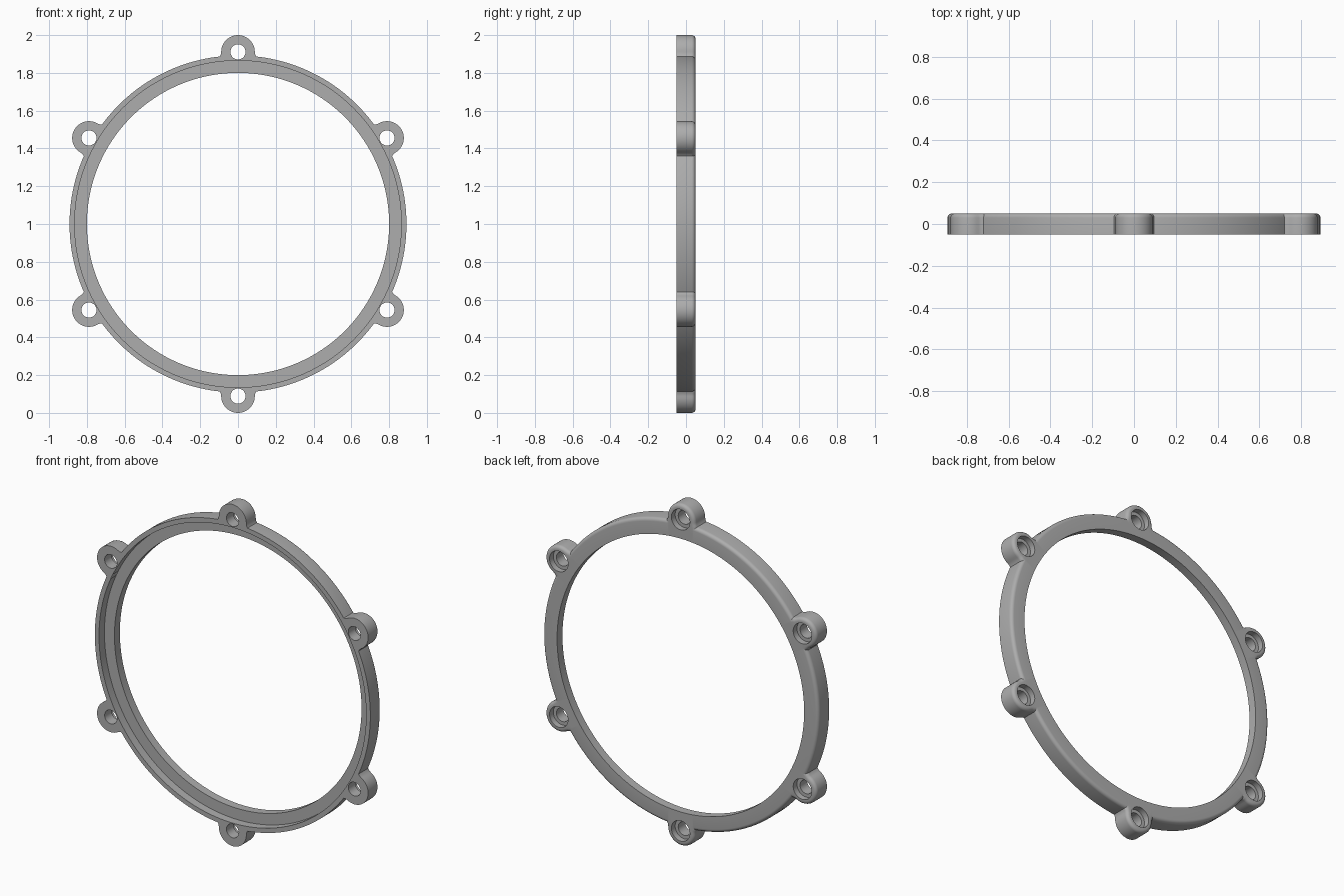
import bpy, bmesh, math
from mathutils import Matrix, Vector

if "Cube" in bpy.data.objects:
    bpy.data.objects.remove(bpy.data.objects["Cube"])

HALF = 0.05      # half thickness
OUTER = 0.892    # ring outer radius
INNER = 0.80     # ring inner radius
RECESS = 0.865   # front recess radius
LUG_AT = 0.911   # lug distance from the ring centre
LUG_R = 0.089
FILLET = 0.02
CENTRE = Vector((0, 0, 1))


def lathe(bm, profile, steps, centre=Vector((0, 0, 0))):
    """Revolve a closed (radius, y) profile around the y axis."""
    rings = []
    for i in range(steps):
        a = math.tau * i / steps
        rings.append([bm.verts.new(centre + Vector((r * math.sin(a), y, r * math.cos(a))))
                      for r, y in profile])
    n = len(profile)
    for i in range(steps):
        p, q = rings[i], rings[(i + 1) % steps]
        for j in range(n):
            k = (j + 1) % n
            bm.faces.new((p[j], p[k], q[k], q[j]))


def plug(bm, profile, steps, centre):
    """Revolve an open profile and cap both of its ends."""
    lathe(bm, profile, steps, centre)
    # the closing strip inside the plug is replaced with two caps
    n = len(profile)
    bm.verts.ensure_lookup_table()
    verts = bm.verts[-n * steps:]
    first, last = verts[0::n], verts[n - 1::n]
    ends = set(first) | set(last)
    strip = [f for f in first[0].link_faces for _ in (0,)]
    strip = {f for v in first for f in v.link_faces
             if all(w in ends for w in f.verts)}
    bmesh.ops.delete(bm, geom=list(strip), context='FACES_ONLY')
    bm.faces.new(first)
    bm.faces.new(last)


def finish(bm, name):
    bmesh.ops.recalc_face_normals(bm, faces=bm.faces[:])
    mesh = bpy.data.meshes.new(name)
    bm.to_mesh(mesh)
    bm.free()
    ob = bpy.data.objects.new(name, mesh)
    ob.location = CENTRE
    bpy.context.collection.objects.link(ob)
    return ob


def boolean(target, other, operation):
    mod = target.modifiers.new(operation.title(), 'BOOLEAN')
    mod.operation = operation
    mod.solver = 'EXACT'
    mod.object = other
    bpy.context.view_layer.update()
    deps = bpy.context.evaluated_depsgraph_get()
    mesh = bpy.data.meshes.new_from_object(target.evaluated_get(deps))
    target.modifiers.clear()
    target.data = mesh
    bpy.data.objects.remove(other)


# Ring with a rounded outer back edge
profile = [(INNER, HALF), (INNER, -HALF), (OUTER, -HALF)]
for i in range(6):
    a = math.pi / 2 * i / 5
    profile.append((OUTER - FILLET + FILLET * math.cos(a),
                    HALF - FILLET + FILLET * math.sin(a)))
bm = bmesh.new()
lathe(bm, profile, 192)
ring = finish(bm, "flange_ring")

# Six screw lugs: round end, slightly flared root, rounded back edge
bm = bmesh.new()
outline = [(-0.097, 0.83), (-0.097, 0.886), (-0.091, 0.897)]
for i in range(25):
    a = math.pi * (1 - i / 24)
    outline.append((LUG_R * math.cos(a), LUG_AT + LUG_R * math.sin(a)))
outline += [(-x, z) for x, z in reversed(outline[:3])]
base = bm.faces.new([bm.verts.new((x, -HALF, z)) for x, z in outline])
top = bmesh.ops.extrude_face_region(bm, geom=[base], use_keep_orig=True)["geom"]
bmesh.ops.translate(bm, vec=(0, 2 * HALF, 0),
                    verts=[g for g in top if isinstance(g, bmesh.types.BMVert)])
bmesh.ops.recalc_face_normals(bm, faces=bm.faces[:])
back = [e for e in bm.edges if all(v.co.y > 0 for v in e.verts)]
bmesh.ops.bevel(bm, geom=back, offset=FILLET, segments=5, profile=0.5, affect='EDGES')
lug = bm.verts[:] + bm.edges[:] + bm.faces[:]
for k in range(1, 6):
    copy = bmesh.ops.duplicate(bm, geom=lug)["geom"]
    bmesh.ops.rotate(bm, cent=(0, 0, 0), matrix=Matrix.Rotation(k * math.pi / 3, 3, 'Y'),
                     verts=[g for g in copy if isinstance(g, bmesh.types.BMVert)])
boolean(ring, finish(bm, "screw_lugs"), 'UNION')

# Front recess that leaves a thin lip at the back
bm = bmesh.new()
lathe(bm, [(0.7, -0.2), (RECESS, -0.2), (RECESS, 0), (0.7, 0)], 192)
boolean(ring, finish(bm, "recess_cutter"), 'DIFFERENCE')

# Screw holes, counterbored from the back
bm = bmesh.new()
for k in range(6):
    a = k * math.pi / 3
    plug(bm, [(0.04, -0.2), (0.04, 0.015), (0.06, 0.015), (0.06, 0.2)], 32,
         Vector((LUG_AT * math.sin(a), 0, LUG_AT * math.cos(a))))
boolean(ring, finish(bm, "hole_cutter"), 'DIFFERENCE')

# Single grey finish
grey = bpy.data.materials.new("plain_grey")
grey.use_nodes = True
colour = (0.42, 0.42, 0.42, 1)
grey.diffuse_color = colour
grey.node_tree.nodes["Principled BSDF"].inputs["Base Color"].default_value = colour
ring.data.materials.clear()
ring.data.materials.append(grey)
for poly in ring.data.polygons:
    poly.material_index = 0

bpy.ops.object.select_all(action='DESELECT')
ring.select_set(True)
bpy.context.view_layer.objects.active = ring
bpy.ops.object.shade_smooth_by_angle(angle=math.radians(30))
